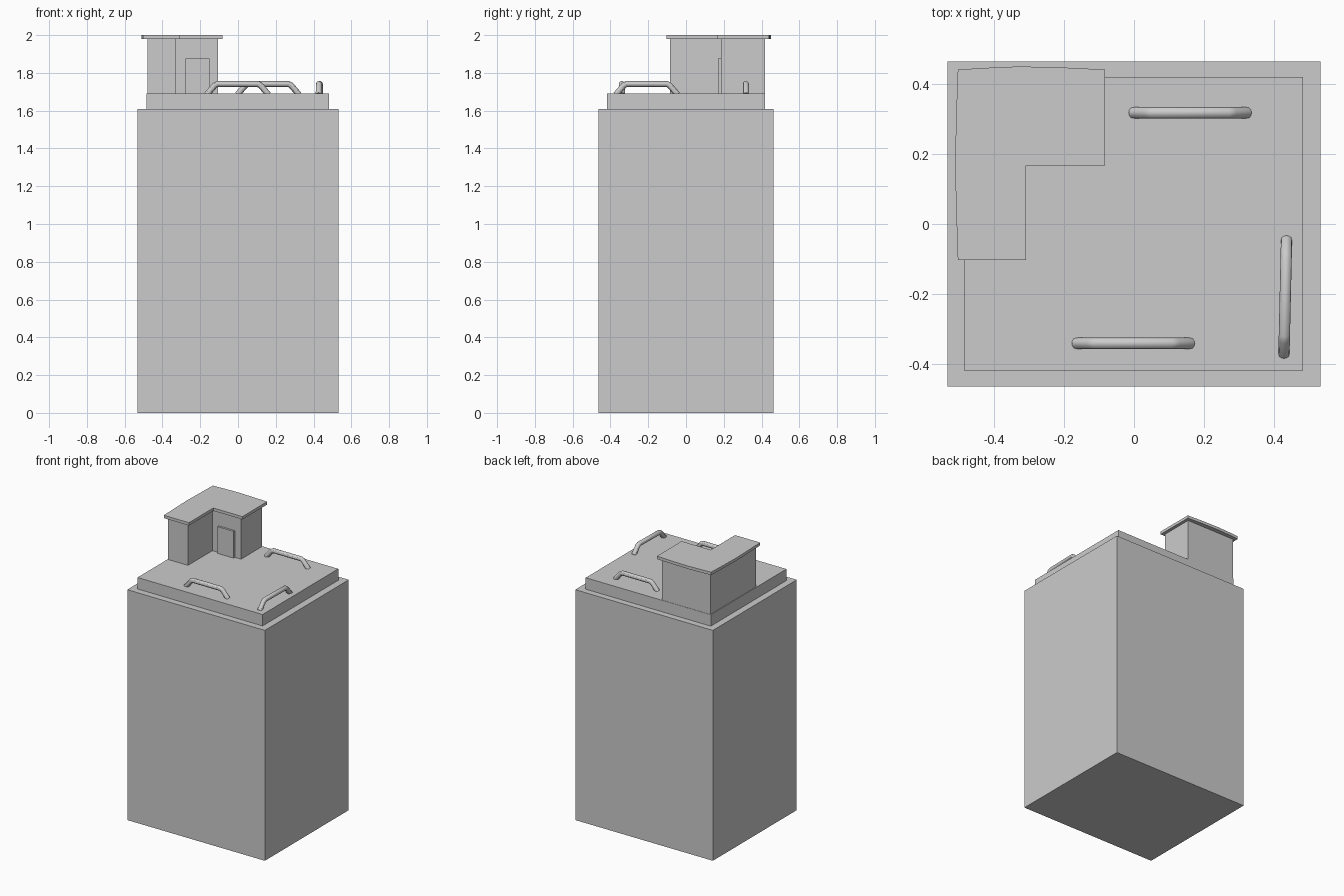
import bpy, bmesh
from mathutils import Matrix, Vector
from math import radians

if "Cube" in bpy.data.objects:
    bpy.data.objects.remove(bpy.data.objects["Cube"])


def prism(name, outline, z0, z1):
    """Extrude a flat outline (counter-clockwise) from z0 to z1."""
    bm = bmesh.new()
    face = bm.faces.new([bm.verts.new((x, y, z0)) for x, y in outline])
    top = bmesh.ops.extrude_face_region(bm, geom=[face], use_keep_orig=True)
    verts = [v for v in top["geom"] if isinstance(v, bmesh.types.BMVert)]
    bmesh.ops.translate(bm, verts=verts, vec=(0, 0, z1 - z0))
    bmesh.ops.recalc_face_normals(bm, faces=bm.faces)
    mesh = bpy.data.meshes.new(name)
    bm.to_mesh(mesh)
    bm.free()
    obj = bpy.data.objects.new(name, mesh)
    bpy.context.collection.objects.link(obj)
    return obj


def box(name, x0, x1, y0, y1, z0, z1):
    return prism(name, [(x0, y0), (x1, y0), (x1, y1), (x0, y1)], z0, z1)


def handle(name, x, y, angle):
    """Round bar bent into a low trapezoid, standing on the slab."""
    curve = bpy.data.curves.new(name, "CURVE")
    curve.dimensions = "3D"
    curve.bevel_depth = 0.016
    curve.bevel_resolution = 4
    curve.use_fill_caps = True
    path = [(-0.163, 1.685), (-0.122, 1.733), (-0.108, 1.741),
            (0.108, 1.741), (0.122, 1.733), (0.163, 1.685)]
    spline = curve.splines.new("POLY")
    spline.points.add(len(path) - 1)
    turn = Matrix.Rotation(radians(angle), 3, "Z")
    for point, (u, z) in zip(spline.points, path):
        point.co = (*(turn @ Vector((u, 0, z)) + Vector((x, y, 0))), 1)
    obj = bpy.data.objects.new(name, curve)
    bpy.context.collection.objects.link(obj)
    # turn the bar into a smooth mesh
    bpy.ops.object.select_all(action="DESELECT")
    bpy.context.view_layer.objects.active = obj
    obj.select_set(True)
    bpy.ops.object.convert(target="MESH")
    bpy.ops.object.shade_smooth_by_angle()


# tower block and stepped slab
box("tower_body", -0.532, 0.532, -0.463, 0.463, 0, 1.61)
box("top_slab", -0.485, 0.482, -0.417, 0.419, 1.61, 1.69)

# L-shaped hut
prism("hut_walls", [(-0.48, -0.085), (-0.327, -0.085), (-0.327, 0.184),
                    (-0.105, 0.184), (-0.105, 0.417), (-0.48, 0.417)], 1.69, 1.982)

# overhanging roof, slightly bowed along its two outer sides
prism("hut_roof", [(-0.502, -0.102), (-0.308, -0.102), (-0.308, 0.167),
                   (-0.083, 0.167), (-0.083, 0.44), (-0.18, 0.445), (-0.325, 0.449),
                   (-0.42, 0.445), (-0.502, 0.44), (-0.506, 0.33),
                   (-0.51, 0.17), (-0.506, 0.02)], 1.98, 2.0)

# door in the inner corner
box("door", -0.277, -0.152, 0.17, 0.186, 1.69, 1.877)

# three handles
handle("back_handle", 0.16, 0.317, 0)
handle("front_handle", -0.002, -0.34, 0)
handle("right_handle", 0.431, -0.208, 88.7)
